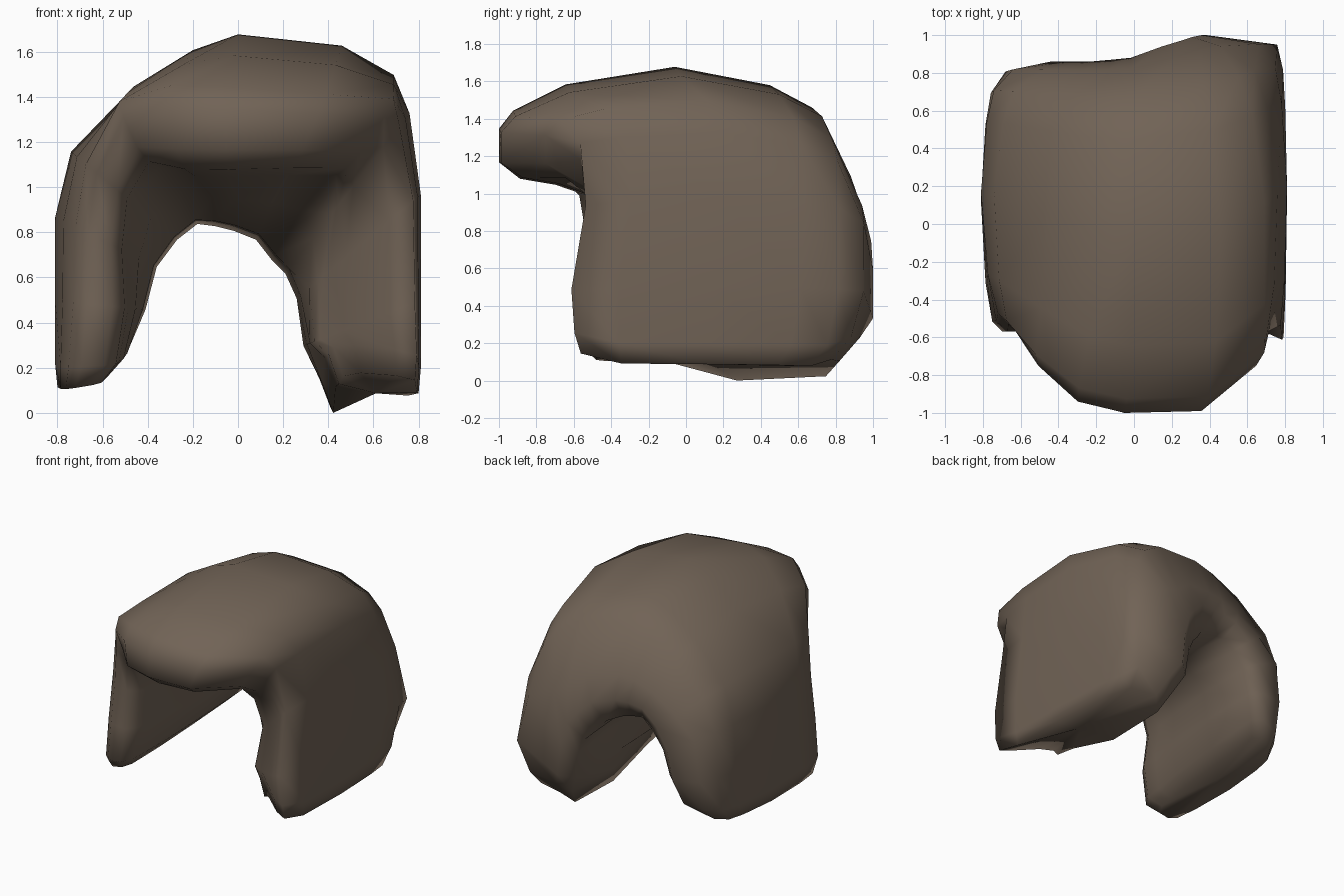
import bpy, bmesh
from mathutils import Vector

# One rock material
rock = bpy.data.materials.new("brown rock")
rock.diffuse_color = (0.165, 0.125, 0.093, 1)

# Stations swept over the arch from left foot to right foot:
# outer x, z | inner x, z | front y, back y | front underside, front top, back slope | brow spread
STATIONS = [
    (-.80, .10, -.56, .14, -.48, .70, .15, .85, .15, 0),
    (-.81, .20, -.48, .22, -.57, .80, .15, .82, .15, 0),
    (-.81, .50, -.41, .46, -.57, .85, .20, .80, .13, 0),
    (-.81, .87, -.36, .65, -.53, .86, .32, .80, .15, 0),
    (-.74, 1.16, -.27, .77, -.57, .86, .45, .86, .22, 0),
    (-.46, 1.45, -.18, .84, -.75, .86, .43, .89, .25, -.11),
    (-.20, 1.61, -.10, .83, -.94, .87, .30, .80, .25, -.13),
    (.00, 1.68, -.02, .81, -1.0, .88, .29, .73, .25, -.04),
    (.46, 1.63, .08, .77, -.99, .94, .35, .75, .25, .03),
    (.69, 1.50, .15, .68, -.75, .97, .48, .87, .25, .08),
    (.76, 1.33, .21, .62, -.63, .99, .40, .92, .22, 0),
    (.81, .97, .26, .51, -.60, 1.0, .18, .94, .11, 0),
    (.81, .50, .29, .30, -.68, 1.0, .10, .95, .04, 0),
    (.81, .20, .36, .13, -.66, .93, .10, .96, .10, 0),
    (.80, .09, .41, .00, -.62, .82, .10, .96, .12, 0),
]


def ring(ox, oz, ix, iz, yf, yb, f, ft, b, spread):
    """Closed section: t runs front to back, u runs inner to outer."""
    h = ft - f
    shape = [(0, f + .28 * h), (0, f + .75 * h), (.04, ft), (.19, .4 * ft + .6),
             (.50, 1), (.77, 1 - .45 * b), (.89, 1 - b), (.97, 1 - 2.5 * b),
             (1, .18), (.95, 0), (.62, .03), (.32, .55 * f), (.16, f * .95), (.06, f + .05 * h)]
    points = []
    for t, u in shape:
        x = ix + (ox - ix) * u + spread * max(0, 1 - t / .3)
        z = iz + (oz - iz) * u
        y = yf + (yb - yf) * t
        if ix > .2 and t < .3:               # right leg front slants inwards
            y = max(y, yf + (.85 if ix > .25 else .6) * (ox - x))
        if oz < .25:                         # uneven soles
            if ox < 0:
                z += .08 * t * (1 - .6 * u)
            else:
                z += .12 * (1 - u) * min(1, max(0, (.62 - t) / .25))
                z += .07 * max(0, 1 - t / .2) + .09 * max(0, (t - .93) / .07)
        points.append(Vector((x, y, z)))
    return points


# Rock arch: skin the stations and close both feet
bm = bmesh.new()
rings = [[bm.verts.new(p) for p in ring(*s)] for s in STATIONS]
n = len(rings[0])
for a, c in zip(rings, rings[1:]):
    for i in range(n):
        j = (i + 1) % n
        bm.faces.new((a[i], a[j], c[j], c[i]))
for end in (rings[0], rings[-1]):
    foot = bm.faces.new(end)
    bmesh.ops.poke(bm, faces=[foot])
bmesh.ops.recalc_face_normals(bm, faces=bm.faces[:])

# Stand it on the ground
low = min(v.co.z for v in bm.verts)
bmesh.ops.translate(bm, verts=bm.verts[:], vec=(0, 0, -low))
for face in bm.faces:
    face.smooth = True

mesh = bpy.data.meshes.new("rock_arch")
bm.to_mesh(mesh)
bm.free()
mesh.materials.append(rock)
arch = bpy.data.objects.new("rock_arch", mesh)
bpy.context.collection.objects.link(arch)
